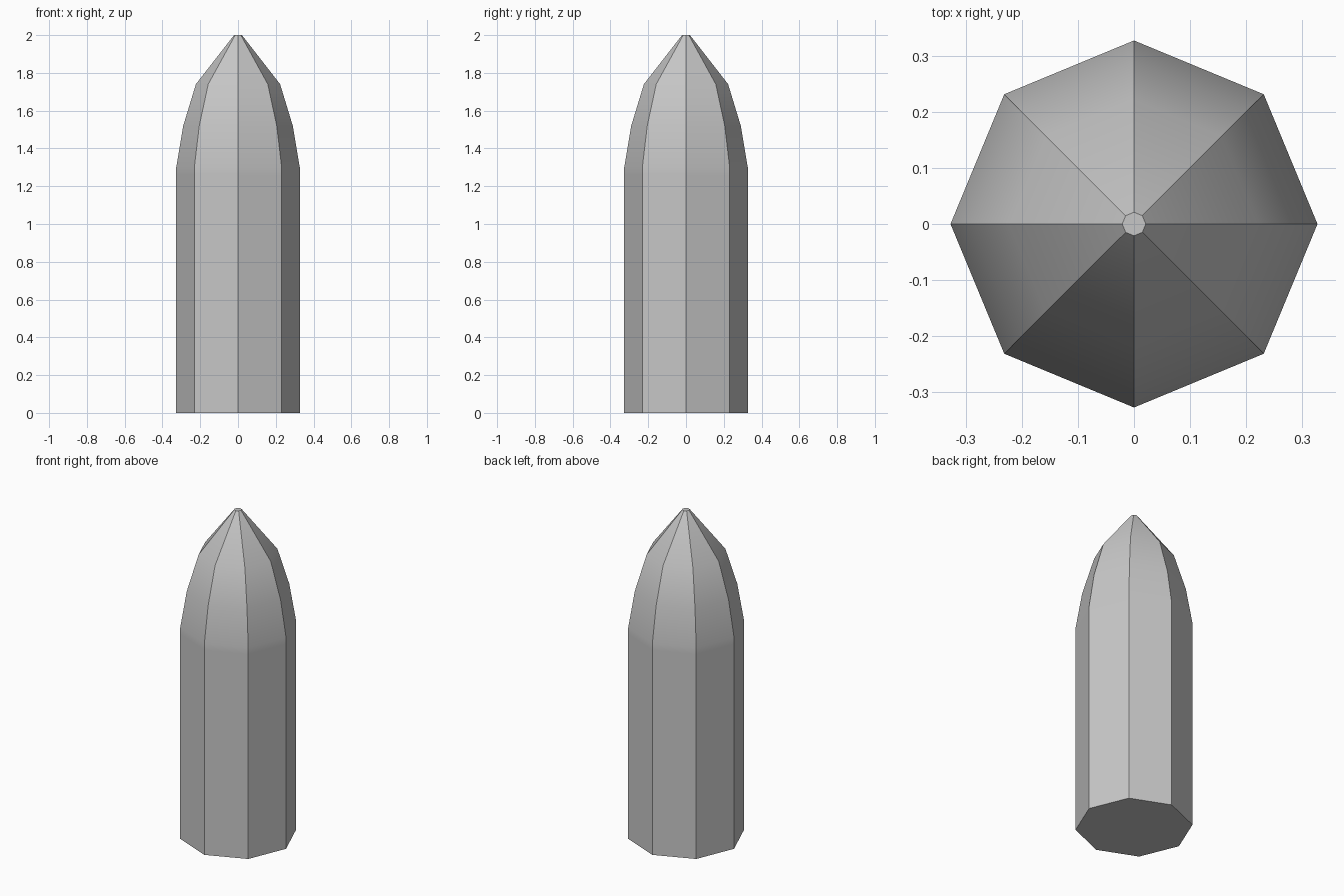
import bpy
import bmesh
from math import cos, sin, tau, radians

if "Cube" in bpy.data.objects:
    bpy.data.objects.remove(bpy.data.objects["Cube"], do_unlink=True)

SIDES = 8
# Radius and height of each ring, from the base to the blunt tip
PROFILE = [(0.327, 0), (0.327, 1.26), (0.327, 1.3), (0.29, 1.52),
           (0.223, 1.74), (0.021, 2)]

# Material
grey = bpy.data.materials.new("plain grey")
grey.use_nodes = True
colour = (0.57, 0.57, 0.57, 1)
grey.diffuse_color = colour
grey.node_tree.nodes["Principled BSDF"].inputs["Base Color"].default_value = colour

# Eight-sided shaft with a pointed nose
bm = bmesh.new()
rings = [[bm.verts.new((r * cos(tau * i / SIDES), r * sin(tau * i / SIDES), z))
          for i in range(SIDES)] for r, z in PROFILE]
for low, high in zip(rings, rings[1:]):
    for i in range(SIDES):
        j = (i + 1) % SIDES
        bm.faces.new((low[i], low[j], high[j], high[i]))

# Flat caps
bm.faces.new(rings[0][::-1])
bm.faces.new(rings[-1])

mesh = bpy.data.meshes.new("pointed_shaft")
bm.to_mesh(mesh)
bm.free()
mesh.materials.append(grey)
shaft = bpy.data.objects.new("pointed_shaft", mesh)
bpy.context.collection.objects.link(shaft)

# Smooth along the nose, sharp between the sides
bpy.ops.object.select_all(action="DESELECT")
shaft.select_set(True)
bpy.context.view_layer.objects.active = shaft
bpy.ops.object.shade_smooth_by_angle(angle=radians(26))
